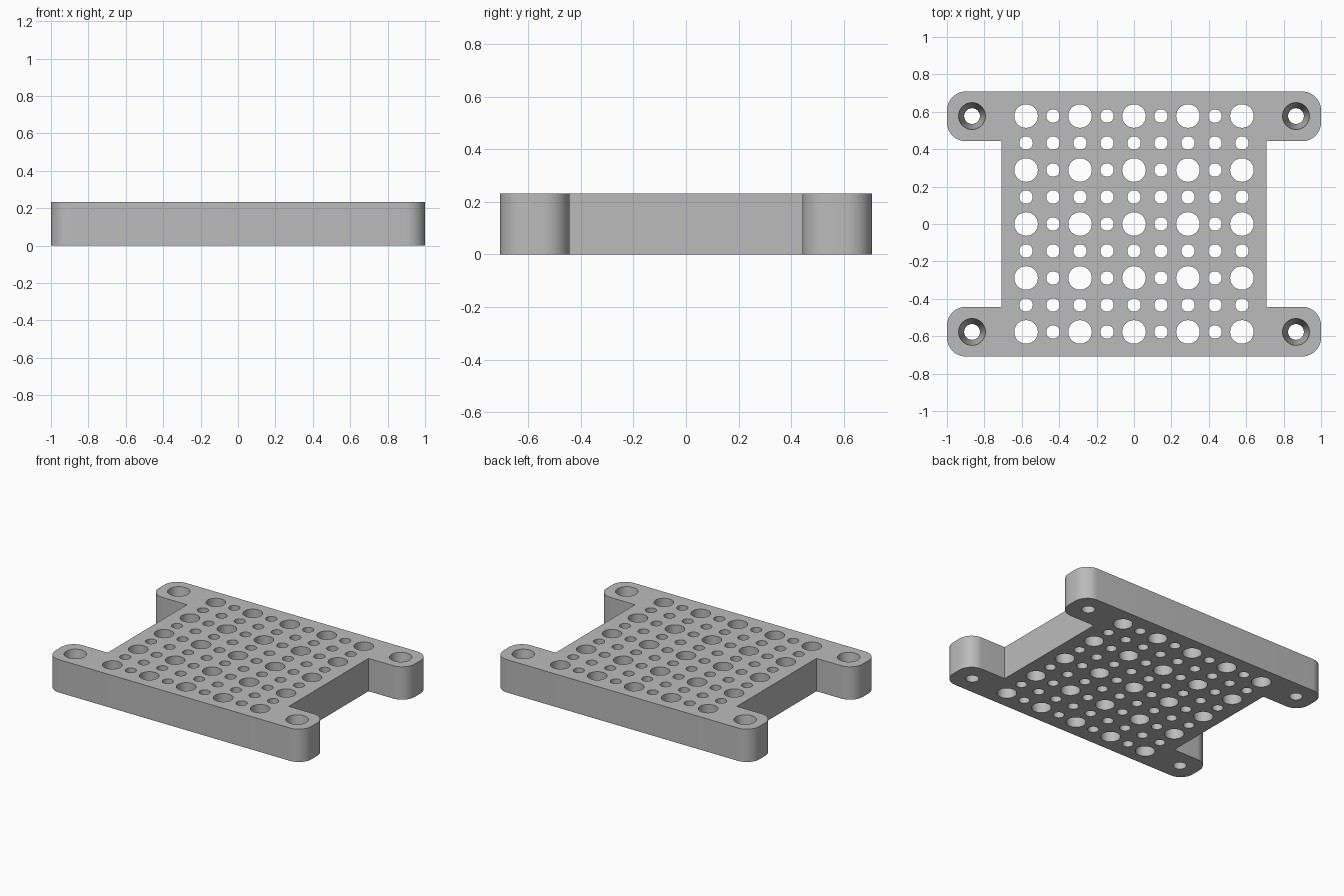
import bpy, bmesh, math
from mathutils import Matrix

HEIGHT = 0.232
HALF_X, HALF_Y = 1.0, 0.708       # outer size including the ears
WAIST_X, NOTCH_Y = 0.708, 0.443   # side notches between the ears
CORNER = 0.1
PITCH = 0.1443

cube = bpy.data.objects.get("Cube")
if cube:
    bpy.data.objects.remove(cube)

grey = bpy.data.materials.new("plain grey")
grey.use_nodes = True
colour = (0.5, 0.5, 0.5, 1)
grey.diffuse_color = colour
grey.node_tree.nodes["Principled BSDF"].inputs["Base Color"].default_value = colour


def make_object(name, bm):
    bmesh.ops.recalc_face_normals(bm, faces=bm.faces)
    mesh = bpy.data.meshes.new(name)
    bm.to_mesh(mesh)
    bm.free()
    mesh.materials.append(grey)
    obj = bpy.data.objects.new(name, mesh)
    bpy.context.collection.objects.link(obj)
    return obj


def arc(cx, cy, start, steps=12):
    """Quarter circle, counter-clockwise from the start angle."""
    angles = [start + math.pi / 2 * i / steps for i in range(steps + 1)]
    return [(cx + CORNER * math.cos(a), cy + CORNER * math.sin(a)) for a in angles]


# Plate outline: right half, then the same turned half a circle
ear_x, ear_y = HALF_X - CORNER, HALF_Y - CORNER
half = [(WAIST_X, -NOTCH_Y), (WAIST_X, NOTCH_Y)]
half += arc(ear_x, NOTCH_Y + CORNER, -math.pi / 2)
half += arc(ear_x, ear_y, 0)
half += [(-x, y) for x, y in reversed(arc(ear_x, ear_y, 0))]
half += [(-x, y) for x, y in reversed(arc(ear_x, NOTCH_Y + CORNER, -math.pi / 2))]
outline = half + [(-x, -y) for x, y in half]

bm = bmesh.new()
face = bm.faces.new([bm.verts.new((x, y, 0)) for x, y in outline])
sides = bmesh.ops.extrude_face_region(bm, geom=[face])["geom"]
bmesh.ops.translate(bm, vec=(0, 0, HEIGHT),
                    verts=[g for g in sides if isinstance(g, bmesh.types.BMVert)])
plate = make_object("perforated_plate", bm)

# Hole cutter: one tapered or straight plug per hole
bm = bmesh.new()
MARGIN = 0.05


def plug(x, y, bottom, top, segments):
    slope = (top - bottom) / HEIGHT * MARGIN
    bmesh.ops.create_cone(bm, cap_ends=True, segments=segments,
                          radius1=bottom - slope, radius2=top + slope,
                          depth=HEIGHT + 2 * MARGIN,
                          matrix=Matrix.Translation((x, y, HEIGHT / 2)))


# Grid of large holes with small ones between
for i in range(-4, 5):
    for j in range(-4, 5):
        large = i % 2 == 0 and j % 2 == 0
        radius = 0.063 if large else 0.036
        plug(i * PITCH, j * PITCH, radius, radius, 40 if large else 28)

# Tapered screw holes in the ears
for sx in (-1, 1):
    for sy in (-1, 1):
        plug(sx * 0.866, sy * 0.577, 0.042, 0.072, 40)

cutter = make_object("hole_cutter", bm)
cutter.hide_render = True

# Cut the holes and discard the cutter
cut = plate.modifiers.new("holes", "BOOLEAN")
cut.operation = "DIFFERENCE"
cut.solver = "EXACT"
cut.object = cutter
bpy.ops.object.select_all(action="DESELECT")
plate.select_set(True)
bpy.context.view_layer.objects.active = plate
bpy.ops.object.modifier_apply(modifier=cut.name)
bpy.data.objects.remove(cutter)

# Smooth round walls, sharp rims
bpy.ops.object.shade_smooth_by_angle(angle=math.radians(30))
